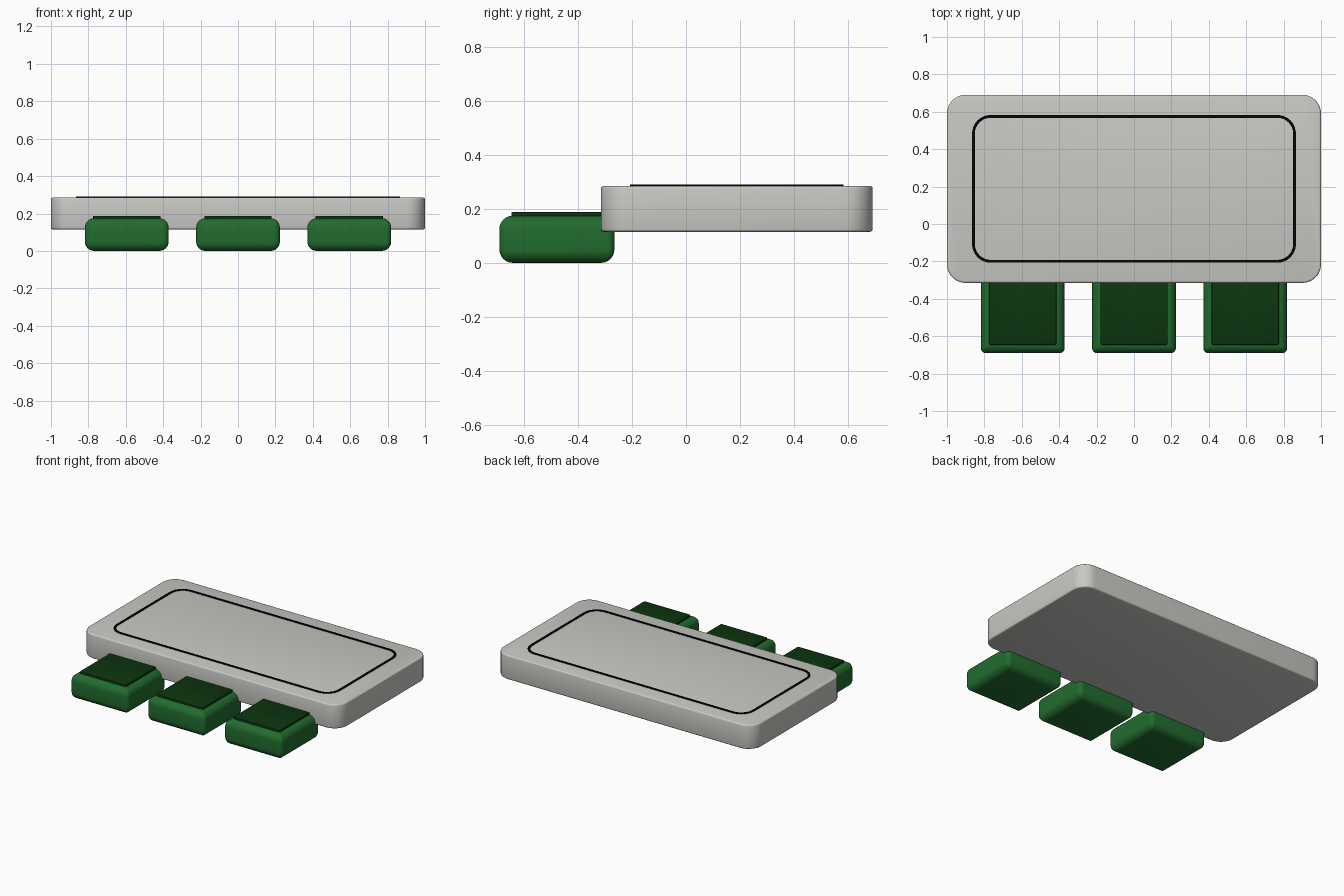
import bpy
import bmesh
from math import sin, cos, pi, radians

cube = bpy.data.objects.get("Cube")
if cube:
    bpy.data.objects.remove(cube, do_unlink=True)


def make_material(name, color):
    mat = bpy.data.materials.new(name)
    mat.use_nodes = True
    mat.diffuse_color = (*color, 1)
    mat.node_tree.nodes["Principled BSDF"].inputs["Base Color"].default_value = (*color, 1)
    return mat


def rounded_rect(hx, hy, r, steps=8):
    """Counter-clockwise outline of a rectangle with round corners."""
    pts = []
    for k, (sx, sy) in enumerate([(1, 1), (-1, 1), (-1, -1), (1, -1)]):
        for i in range(steps + 1):
            a = (k + i / steps) * pi / 2
            pts.append((sx * (hx - r) + r * cos(a), sy * (hy - r) + r * sin(a)))
    return pts


def loft(name, mat, center, half, radius, rings, capped=True):
    """Stack rounded rectangles, each ring being (inset, height)."""
    bm = bmesh.new()
    loops = []
    for inset, z in rings:
        outline = rounded_rect(half[0] - inset, half[1] - inset, max(radius - inset, 0.002))
        loops.append([bm.verts.new((x, y, z)) for x, y in outline])
    pairs = list(zip(loops, loops[1:]))
    if capped:
        bm.faces.new(loops[0][::-1])
        bm.faces.new(loops[-1])
    else:
        pairs.append((loops[-1], loops[0]))
    for low, high in pairs:
        n = len(low)
        for i in range(n):
            j = (i + 1) % n
            bm.faces.new((low[i], low[j], high[j], high[i]))
    bmesh.ops.recalc_face_normals(bm, faces=bm.faces)
    mesh = bpy.data.meshes.new(name)
    bm.to_mesh(mesh)
    bm.free()
    mesh.materials.append(mat)
    obj = bpy.data.objects.new(name, mesh)
    obj.location = (*center, 0)
    bpy.context.collection.objects.link(obj)
    bpy.ops.object.select_all(action="DESELECT")
    obj.select_set(True)
    bpy.context.view_layer.objects.active = obj
    bpy.ops.object.shade_smooth_by_angle(angle=radians(35))
    return obj


def rounded_profile(z0, z1, r, steps=6):
    """Wall profile with quarter-round lower and upper edges."""
    arc = [(r * (1 - sin(a)), r * (1 - cos(a)))
           for a in (i / steps * pi / 2 for i in range(steps + 1))]
    return [(d, z0 + h) for d, h in arc] + [(d, z1 - h) for d, h in reversed(arc)]


stone = make_material("pale grey", (0.58, 0.59, 0.55))
green = make_material("green", (0.016, 0.15, 0.028))
dark_green = make_material("dark green", (0.0037, 0.036, 0.0045))
black = make_material("black", (0.001, 0.001, 0.001))

# Slab with a thin outline on top
loft("slab", stone, (0, 0.188), (1, 0.503), 0.1, rounded_profile(0.115, 0.285, 0.01, 3))
loft("slab_outline", black, (0, 0.188), (0.866, 0.395), 0.1,
     [(0, 0.28), (0, 0.29), (0.015, 0.29), (0.015, 0.28)], capped=False)

# Row of rounded blocks, each with a raised pad
for side, x in (("right", -0.595), ("middle", 0), ("left", 0.595)):
    loft(side + "_block", green, (x, -0.478), (0.224, 0.213), 0.028,
         rounded_profile(0, 0.175, 0.05))
    loft(side + "_pad", dark_green, (x, -0.478), (0.18, 0.168), 0.01,
         rounded_profile(0.165, 0.188, 0.004, 2))
